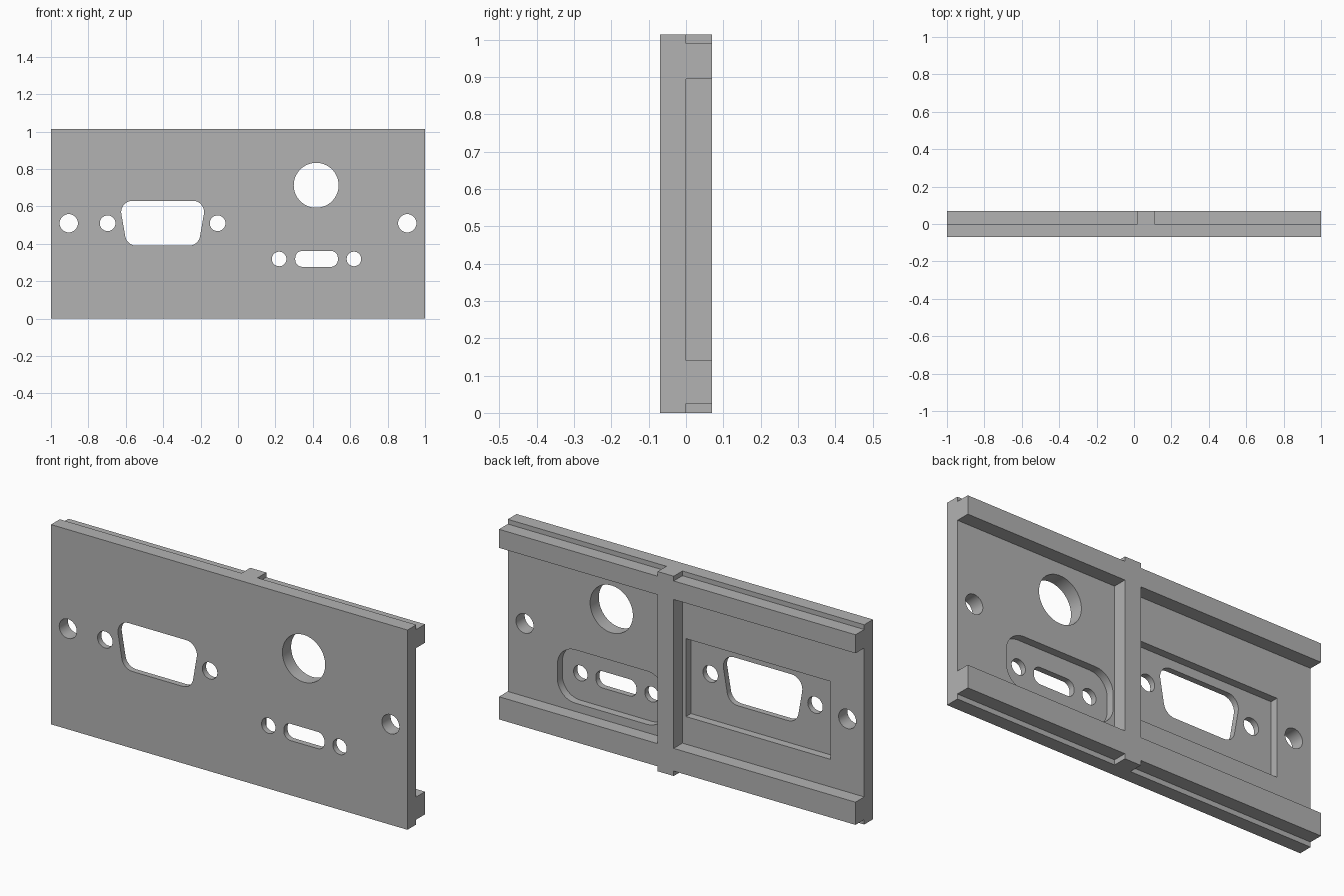
import bpy, bmesh, math
from mathutils import Vector

cube = bpy.data.objects.get("Cube")
if cube:
    bpy.data.objects.remove(cube, do_unlink=True)

H = 1.013       # panel height
D = 0.07        # half of the total depth
FLOOR = -0.04   # depth of the rear pockets

grey = bpy.data.materials.new("plain grey")
grey.use_nodes = True
colour = (0.45, 0.45, 0.45, 1)
grey.diffuse_color = colour
grey.node_tree.nodes["Principled BSDF"].inputs["Base Color"].default_value = colour


def prism(name, points, place, a, b):
    """Extrude a flat outline from a to b; place(u, v, w) gives the position."""
    bm = bmesh.new()
    ends = [[bm.verts.new(place(u, v, w)) for u, v in points] for w in (a, b)]
    bm.faces.new(ends[0])
    bm.faces.new(ends[1][::-1])
    n = len(points)
    for i in range(n):
        j = (i + 1) % n
        bm.faces.new((ends[0][i], ends[0][j], ends[1][j], ends[1][i]))
    bmesh.ops.recalc_face_normals(bm, faces=bm.faces)
    mesh = bpy.data.meshes.new(name)
    bm.to_mesh(mesh)
    bm.free()
    mesh.materials.append(grey)
    ob = bpy.data.objects.new(name, mesh)
    bpy.context.collection.objects.link(ob)
    return ob


def along_x(u, v, w):
    return (w, u, v)


def along_y(u, v, w):
    return (u, w, v)


def rect(x0, x1, z0, z1):
    return [(x0, z0), (x1, z0), (x1, z1), (x0, z1)]


def circle(x, z, r, n=48):
    return [(x + r * math.cos(math.tau * i / n), z + r * math.sin(math.tau * i / n))
            for i in range(n)]


def rounded(corners, r, steps=10):
    """Round every corner of a convex, counter-clockwise outline."""
    out = []
    for i, c in enumerate(corners):
        p = Vector(c)
        before = (Vector(corners[i - 1]) - p).normalized()
        after = (Vector(corners[(i + 1) % len(corners)]) - p).normalized()
        half = before.angle(after) / 2
        centre = p + (before + after).normalized() * (r / math.sin(half))
        start = p + before * (r / math.tan(half)) - centre
        a0 = math.atan2(start.y, start.x)
        turn = math.pi - 2 * half
        for k in range(steps + 1):
            a = a0 + turn * k / steps
            out.append((centre.x + r * math.cos(a), centre.y + r * math.sin(a)))
    return out


def combine(target, tool, operation):
    """Apply a boolean and remove the tool."""
    mod = target.modifiers.new(tool.name, 'BOOLEAN')
    mod.operation = operation
    mod.solver = 'EXACT'
    mod.object = tool
    bpy.context.view_layer.update()
    graph = bpy.context.evaluated_depsgraph_get()
    mesh = bpy.data.meshes.new_from_object(target.evaluated_get(graph))
    target.modifiers.clear()
    target.data = mesh
    bpy.data.objects.remove(tool, do_unlink=True)


# Panel with an upper and a lower rail on the back, as one section
section = [(-D, 0), (0, 0), (0, 0.025), (D, 0.025), (D, 0.14), (0, 0.14),
           (0, 0.895), (D, 0.895), (D, 0.989), (0, 0.989), (0, H), (-D, H)]
panel = prism("connector_panel", section, along_x, -1, 1)

# Full-height rib between the two bays
combine(panel, prism("rib", rect(0.02, 0.11, 0, H), along_y, -0.03, D), 'UNION')

# Rear pockets
pockets = [rect(-0.81, 0.0, 0.28, 0.675),
           rounded(rect(0.118, 0.722, 0.182, 0.452), 0.1)]
for outline in pockets:
    combine(panel, prism("pocket", outline, along_y, FLOOR, 0.03), 'DIFFERENCE')

# Through openings: mounting holes, screw holes, round port, slot, wide port
openings = [circle(x, 0.51, 0.049) for x in (-0.905, 0.905)]
openings += [circle(x, 0.51, 0.042) for x in (-0.697, -0.109)]
openings += [circle(x, 0.319, 0.039) for x in (0.22, 0.62)]
openings += [circle(0.418, 0.713, 0.12, 64),
             rounded(rect(0.306, 0.534, 0.277, 0.362), 0.038),
             rounded([(-0.594, 0.39), (-0.212, 0.39), (-0.17, 0.63), (-0.636, 0.63)], 0.06)]
for outline in openings:
    combine(panel, prism("opening", outline, along_y, -0.2, 0.2), 'DIFFERENCE')

# Smooth hole walls, crisp edges
bpy.ops.object.select_all(action='DESELECT')
panel.select_set(True)
bpy.context.view_layer.objects.active = panel
bpy.ops.object.shade_smooth_by_angle(angle=math.radians(30))
